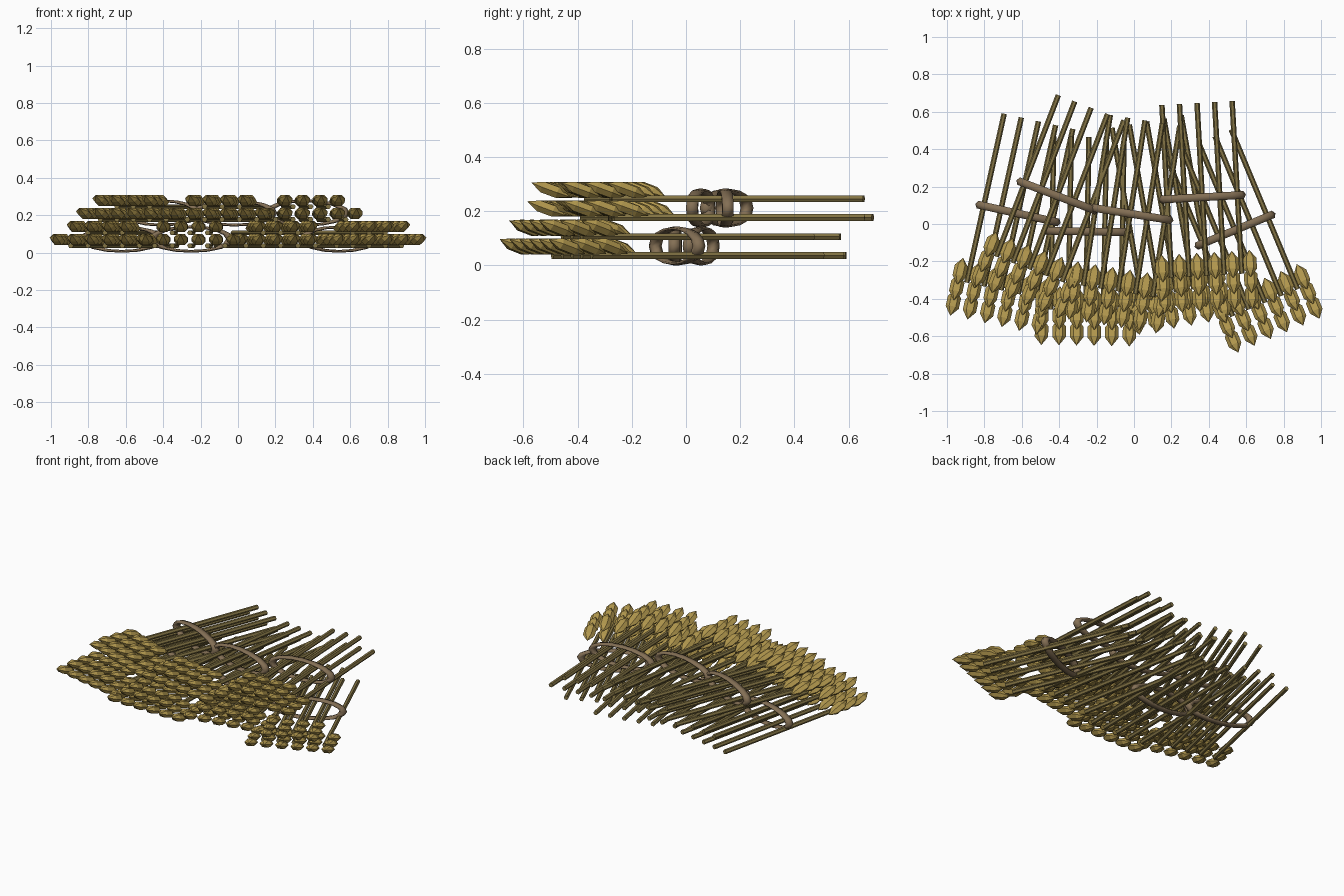
import bpy, bmesh, math
from mathutils import Matrix, Vector

if "Cube" in bpy.data.objects:
    bpy.data.objects.remove(bpy.data.objects["Cube"])


def mat(name, c):
    m = bpy.data.materials.new(name)
    m.diffuse_color = (*c, 1)
    m.use_nodes = True
    m.node_tree.nodes["Principled BSDF"].inputs["Base Color"].default_value = m.diffuse_color
    return m


GOLD = mat("grain_gold", (0.44, 0.31, 0.075))
STRAW = mat("stalk_olive", (0.23, 0.175, 0.058))
TWINE = mat("twine_brown", (0.23, 0.16, 0.09))

SPACING = 0.094
ROWS = [(5, -0.035), (3, 0.034)]     # stalk count, height relative to bundle centre


def finish(bm, name, m, place):
    bmesh.ops.recalc_face_normals(bm, faces=bm.faces)
    me = bpy.data.meshes.new(name)
    bm.to_mesh(me)
    bm.free()
    me.materials.append(m)
    ob = bpy.data.objects.new(name, me)
    ob.matrix_world = place
    bpy.context.collection.objects.link(ob)


def stalks(bm):
    lo, hi = -0.42, 0.505
    for n, z in ROWS:
        for i in range(n):
            x = (i - (n - 1) / 2) * SPACING
            bmesh.ops.create_cone(
                bm, cap_ends=True, segments=6, radius1=0.0145, radius2=0.0145, depth=hi - lo,
                matrix=Matrix.Translation((x, (lo + hi) / 2, z)) @ Matrix.Rotation(math.pi / 2, 4, 'X')
                @ Matrix.Rotation(math.pi / 6, 4, 'Z'))


def grains(bm):
    # columns of long six-sided grains beside the stalks, outer ends tilted up
    tilt = Matrix.Rotation(math.radians(-20), 4, 'X')
    for n, z in ROWS:
        for i in range(n + 1):
            x = (i - n / 2) * SPACING
            for k in range(3):
                m = Matrix.Translation((x, -0.368 - 0.085 * k, z + 0.033)) @ tilt
                loops = [[bm.verts.new(m @ Vector((0.036 * math.cos(a * math.pi / 3), y,
                                                   0.024 * math.sin(a * math.pi / 3)))) for a in range(6)]
                         for y in (-0.03, 0.03)]
                for a in range(6):
                    b = (a + 1) % 6
                    bm.faces.new((loops[0][a], loops[0][b], loops[1][b], loops[1][a]))
                for end, loop in ((-0.078, loops[0]), (0.078, loops[1])):
                    tip = bm.verts.new(m @ Vector((0, end, 0)))
                    for a in range(6):
                        bm.faces.new((loop[a], loop[(a + 1) % 6], tip))


def tie(bm):
    # flattened ring around the stalks
    big, small = 16, 6
    vs = []
    for i in range(big):
        a = 2 * math.pi * i / big
        for j in range(small):
            b = 2 * math.pi * j / small
            r = 0.21 + 0.024 * math.cos(b)
            vs.append(bm.verts.new((r * math.cos(a), 0.024 * math.sin(b), 0.31 * r * math.sin(a))))
    for i in range(big):
        for j in range(small):
            p, q = (i + 1) % big, (j + 1) % small
            f = bm.faces.new((vs[i * small + j], vs[p * small + j], vs[p * small + q], vs[i * small + q]))
            f.smooth = True


# sheaves: x, y, z of the tie centre, yaw in degrees, tied or loose
SHEAVES = [
    (-0.62, 0.056, 0.072, -12.5, True), (-0.25, -0.04, 0.072, -1.0, True),
    (0.155, 0.05, 0.072, 10, False), (0.54, -0.033, 0.072, 22.6, True),
    (-0.41, 0.15, 0.212, -21, True), (-0.02, 0.055, 0.212, -9, True), (0.365, 0.143, 0.212, 3.2, True),
]
for i, (x, y, z, yaw, tied) in enumerate(SHEAVES, 1):
    place = Matrix.Translation((x, y, z)) @ Matrix.Rotation(math.radians(yaw), 4, 'Z')
    parts = [("stalks", stalks, STRAW), ("grains", grains, GOLD)]
    if tied:
        parts.append(("tie", tie, TWINE))
    for name, fn, m in parts:
        bm = bmesh.new()
        fn(bm)
        finish(bm, f"sheaf_{i}_{name}", m, place)
